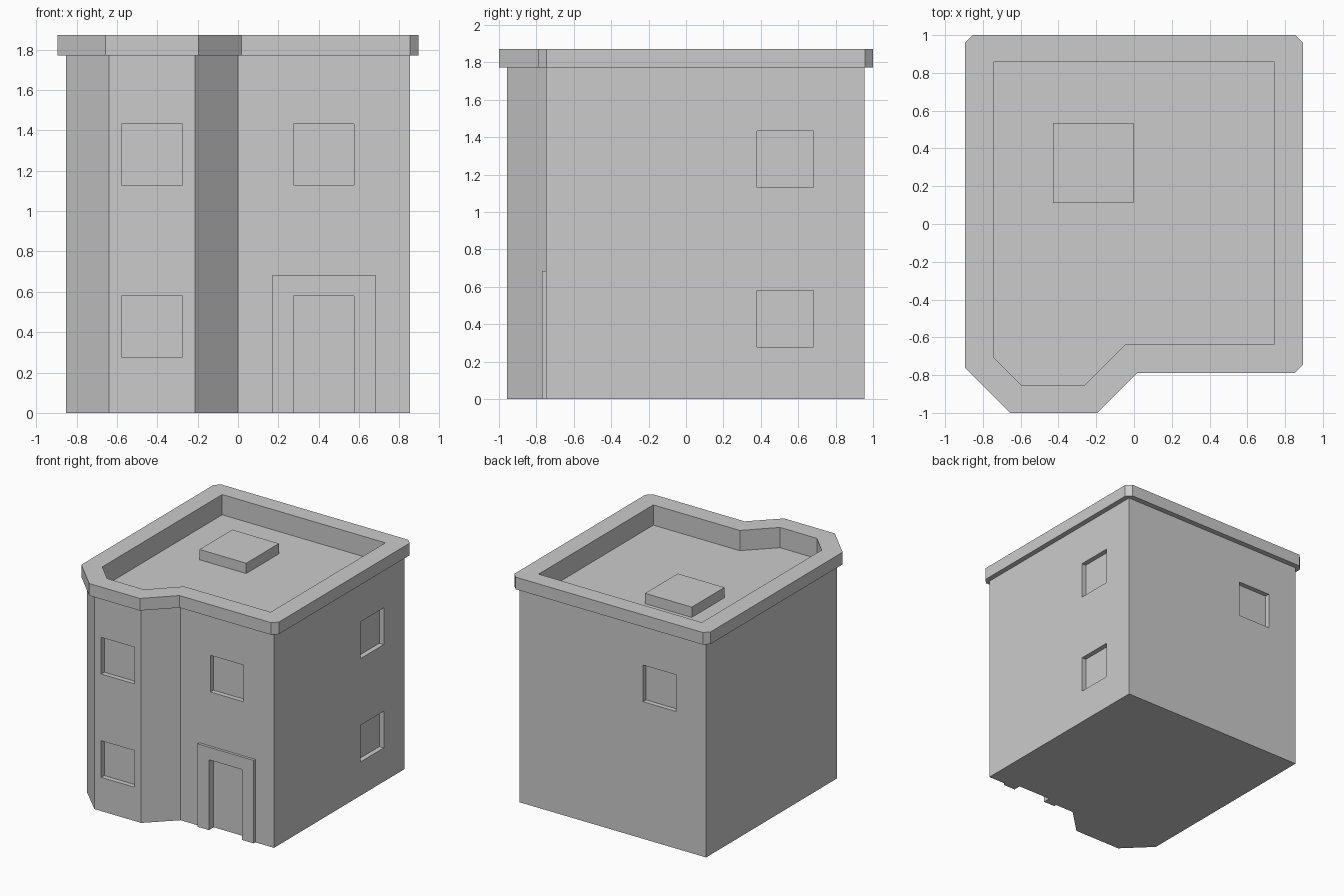
import bpy, bmesh

if "Cube" in bpy.data.objects:
    bpy.data.objects.remove(bpy.data.objects["Cube"])


def build(name, solids):
    """Make one mesh from extruded outlines: (points, z0, z1), counter-clockwise."""
    bm = bmesh.new()
    for points, z0, z1 in solids:
        low = [bm.verts.new((x, y, z0)) for x, y in points]
        high = [bm.verts.new((x, y, z1)) for x, y in points]
        bm.faces.new(low[::-1])
        bm.faces.new(high)
        n = len(points)
        for i in range(n):
            j = (i + 1) % n
            bm.faces.new((low[i], low[j], high[j], high[i]))
    mesh = bpy.data.meshes.new(name)
    bm.to_mesh(mesh)
    bm.free()
    ob = bpy.data.objects.new(name, mesh)
    bpy.context.collection.objects.link(ob)
    return ob


def rect(x0, x1, y0, y1):
    return [(x0, y0), (x1, y0), (x1, y1), (x0, y1)]


def cut(ob, cutter):
    mod = ob.modifiers.new("cut", "BOOLEAN")
    mod.operation = "DIFFERENCE"
    mod.solver = "EXACT"
    mod.object = cutter
    bpy.context.view_layer.objects.active = ob
    bpy.ops.object.modifier_apply(modifier=mod.name)


W, BACK, FRONT, BAY = 0.852, 0.955, -0.748, -0.956
EAVE, TOP, ROOF = 1.772, 1.872, 1.705
DEEP = 0.04
LOWER, UPPER = (0.278, 0.58), (1.13, 1.432)

# Walls with the chamfered front bay
walls = build("walls", [([(-W, FRONT), (-0.64, BAY), (-0.213, BAY), (0, FRONT),
                          (W, FRONT), (W, BACK), (-W, BACK)], 0, EAVE)])

# Overhanging parapet with clipped corners
parapet = build("parapet", [([(-0.895, -0.762), (-0.657, -1), (-0.195, -1),
                              (0.018, -0.788), (0.853, -0.788), (0.895, -0.746),
                              (0.895, 0.958), (0.853, 1), (-0.853, 1),
                              (-0.895, 0.958)], EAVE, TOP)])

# Door surround
surround = build("door_surround", [(rect(0.17, 0.682, -0.77, FRONT + 0.002), 0, 0.684)])

# Roof hatch
build("roof_hatch", [(rect(-0.428, -0.002, 0.11, 0.536), ROOF, ROOF + 0.085)])

# Sunken roof inside the parapet
well = build("roof_cutter", [([(-0.745, -0.703), (-0.598, -0.852), (-0.26, -0.852),
                               (-0.045, -0.636), (0.743, -0.636), (0.743, 0.858),
                               (-0.745, 0.858)], ROOF, 2.1)])

# Recesses for the windows and the door
holes = []
for z in (LOWER, UPPER):
    holes.append((rect(-0.578, -0.276, -1.1, BAY + DEEP), *z))
    holes.append((rect(W - DEEP, 1.1, 0.38, 0.682), *z))
holes.append((rect(0.274, 0.576, -1.1, FRONT + DEEP), *UPPER))
holes.append((rect(-0.578, -0.276, BACK - DEEP, 1.1), *UPPER))
holes.append((rect(0.274, 0.576, -1.1, FRONT + DEEP), -0.1, LOWER[1]))
openings = build("opening_cutter", holes)

for ob, cutter in ((walls, well), (walls, openings), (parapet, well), (surround, openings)):
    cut(ob, cutter)
for cutter in (well, openings):
    bpy.data.objects.remove(cutter)
